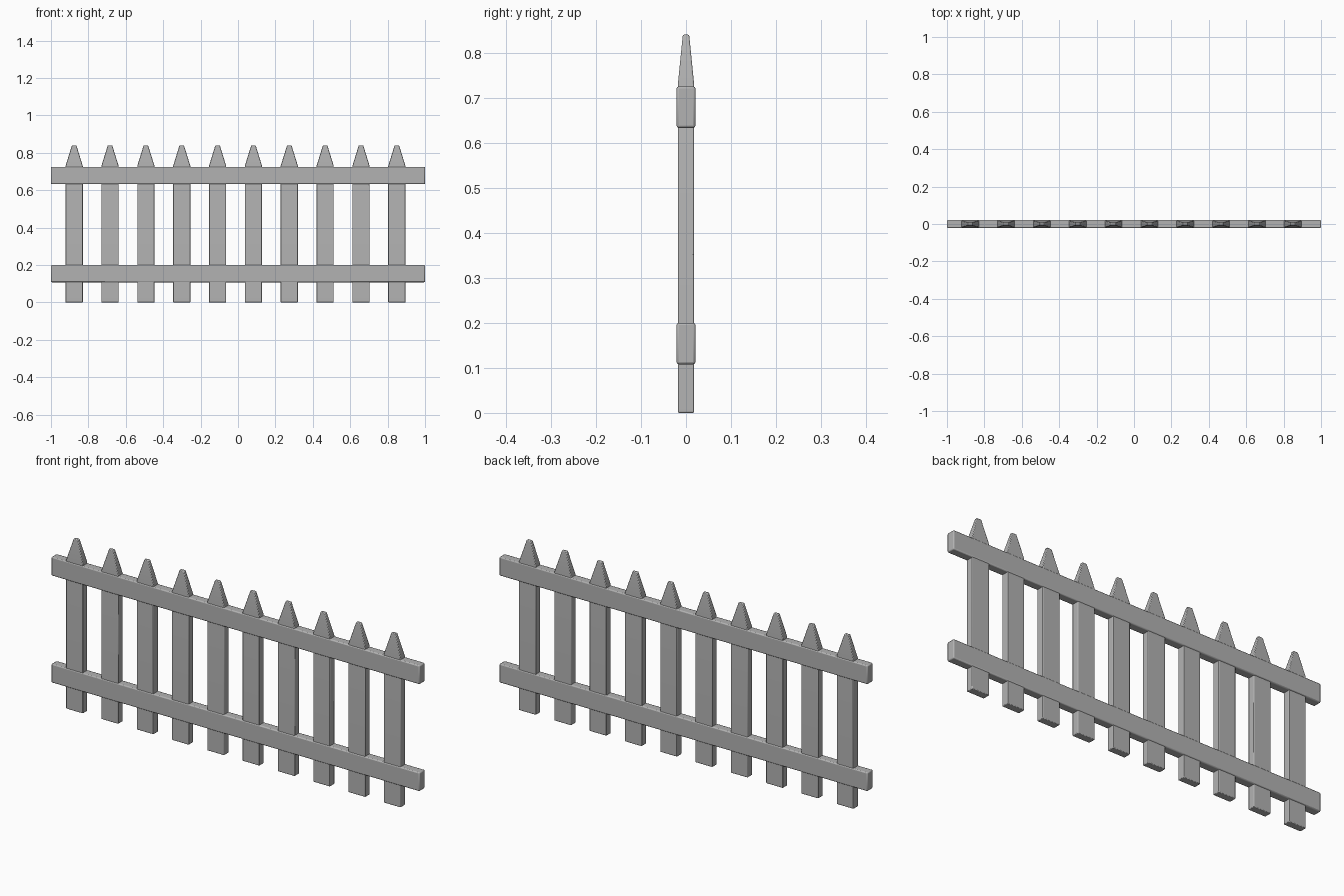
import bpy
import bmesh

cube = bpy.data.objects.get("Cube")
if cube:
    bpy.data.objects.remove(cube, do_unlink=True)

grey = bpy.data.materials.new("plain_grey")
grey.use_nodes = True
COLOUR = (0.45, 0.45, 0.45, 1)
grey.diffuse_color = COLOUR
grey.node_tree.nodes["Principled BSDF"].inputs["Base Color"].default_value = COLOUR


def board(name, x, layers, bevel):
    """Stack rectangular layers (z, half width, half depth) into a bevelled board."""
    bm = bmesh.new()
    rings = [[bm.verts.new((sx * w, sy * d, z))
              for sx, sy in ((-1, -1), (1, -1), (1, 1), (-1, 1))]
             for z, w, d in layers]
    bm.faces.new(rings[0][::-1])
    bm.faces.new(rings[-1])
    for low, high in zip(rings, rings[1:]):
        for i in range(4):
            j = (i + 1) % 4
            bm.faces.new((low[i], low[j], high[j], high[i]))
    mesh = bpy.data.meshes.new(name)
    bm.to_mesh(mesh)
    bm.free()
    mesh.materials.append(grey)
    obj = bpy.data.objects.new(name, mesh)
    bpy.context.collection.objects.link(obj)
    obj.location.x = x
    mod = obj.modifiers.new("rounded_edges", "BEVEL")
    mod.width = bevel
    mod.segments = 2
    mod.limit_method = 'ANGLE'
    mod.angle_limit = 0.6
    bpy.ops.object.select_all(action='DESELECT')
    obj.select_set(True)
    bpy.context.view_layer.objects.active = obj
    bpy.ops.object.shade_smooth_by_angle(angle=0.6)


# Pointed pickets, evenly spaced
for i in range(10):
    board(f"picket_{i + 1}", -0.876 + i * 0.1917,
          [(0, 0.046, 0.018), (0.73, 0.046, 0.018), (0.84, 0.012, 0.007)], 0.003)

# Two long rails
for name, z in (("lower_rail", 0.108), ("upper_rail", 0.633)):
    board(name, 0, [(z, 1, 0.021), (z + 0.092, 1, 0.021)], 0.005)
